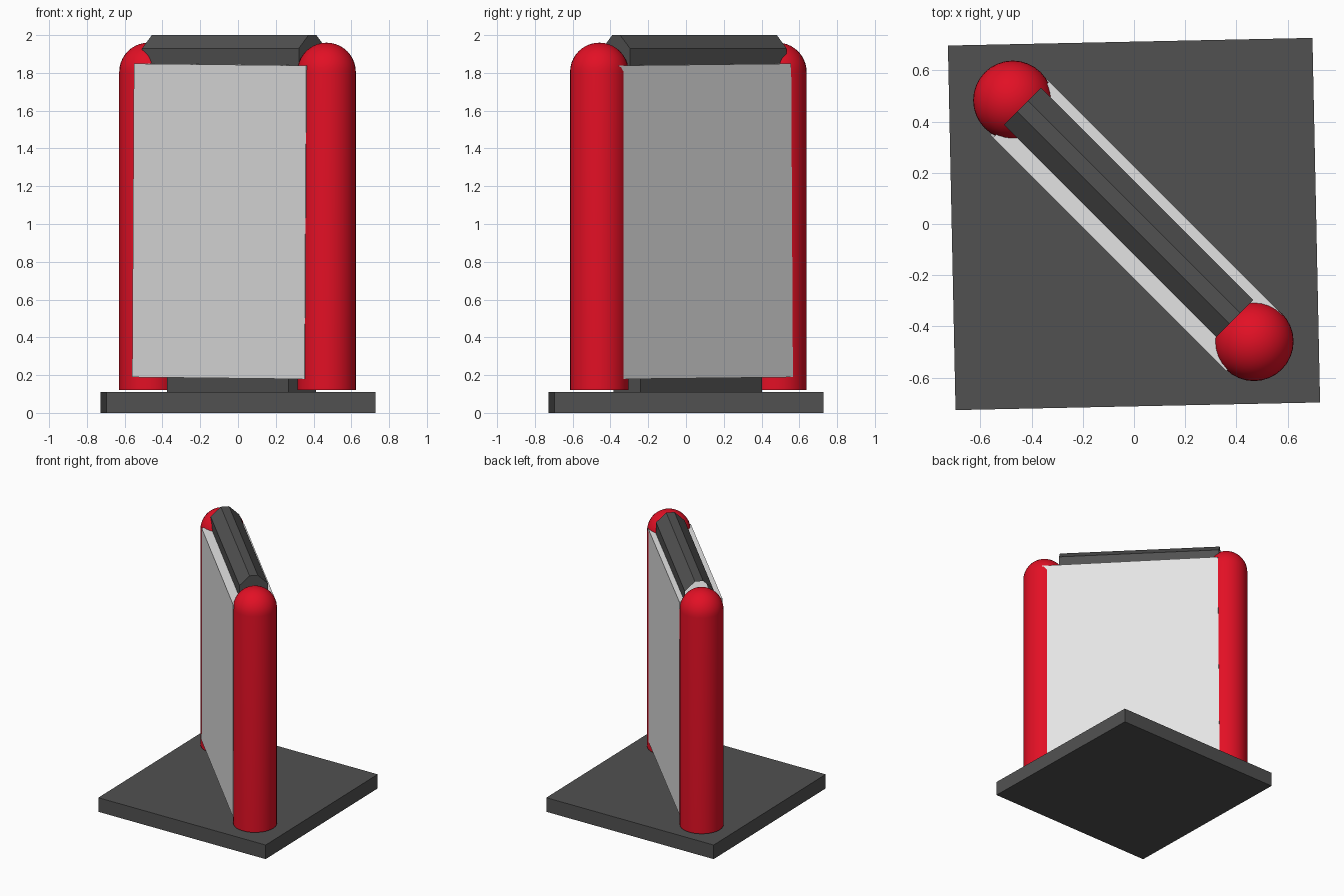
import bpy, bmesh
from math import radians, sin, cos, pi
from mathutils import Matrix, Vector

if "Cube" in bpy.data.objects:
    bpy.data.objects.remove(bpy.data.objects["Cube"])

DIAGONAL = radians(-45)   # the sign runs corner to corner


def material(name, rgb):
    m = bpy.data.materials.new(name)
    m.use_nodes = True
    m.diffuse_color = (*rgb, 1)
    m.node_tree.nodes["Principled BSDF"].inputs["Base Color"].default_value = (*rgb, 1)
    return m


red = material("red", (0.76, 0.005, 0.018))
pale_grey = material("pale grey", (0.78, 0.78, 0.78))
dark_grey = material("dark grey", (0.083, 0.083, 0.083))


def add_object(name, bm, mat, rotation=(0, 0, 0), location=(0, 0, 0)):
    bmesh.ops.recalc_face_normals(bm, faces=bm.faces)
    mesh = bpy.data.meshes.new(name)
    bm.to_mesh(mesh)
    bm.free()
    mesh.materials.append(mat)
    ob = bpy.data.objects.new(name, mesh)
    ob.rotation_euler, ob.location = rotation, location
    bpy.context.collection.objects.link(ob)
    return ob


def on_diagonal(u, v, z):
    return Matrix.Rotation(DIAGONAL, 3, "Z") @ Vector((u, v, z))


def box(name, size, mat, rotation, location):
    bm = bmesh.new()
    bmesh.ops.create_cube(bm, size=1)
    bmesh.ops.scale(bm, vec=size, verts=bm.verts)
    return add_object(name, bm, mat, rotation, location)


def post(name, u):
    # Closed half profile with a quarter-circle dome, revolved
    r, bottom, spring = 0.155, 0.12, 1.805
    profile = [(0, bottom), (r, bottom)]
    profile += [(r * cos(a), spring + r * sin(a)) for a in (i * pi / 20 for i in range(11))]
    bm = bmesh.new()
    verts = [bm.verts.new((x, 0, z)) for x, z in profile]
    edges = [bm.edges.new(pair) for pair in zip(verts, verts[1:])]
    bmesh.ops.spin(bm, geom=verts + edges, cent=(0, 0, 0), axis=(0, 0, 1),
                   angle=2 * pi, steps=32)
    bmesh.ops.remove_doubles(bm, verts=bm.verts, dist=0.0005)
    ob = add_object(name, bm, red, (0, 0, 0), on_diagonal(u, 0.007, 0))
    bpy.ops.object.select_all(action="DESELECT")
    ob.select_set(True)
    bpy.context.view_layer.objects.active = ob
    bpy.ops.object.shade_smooth_by_angle(angle=radians(40))


# Floor plate and spacer under the panel
box("base_plate", (1.425, 1.425, 0.11), dark_grey, (0, 0, radians(1.2)), (0, 0, 0.055))
box("lower_spacer", (0.91, 0.205, 0.1), dark_grey, (0, 0, DIAGONAL),
    on_diagonal(0.007, 0.02, 0.15))

# Slightly leaning panel between the posts
box("panel", (1.29, 0.31, 1.66), pale_grey, (0, radians(0.45), DIAGONAL),
    on_diagonal(0.01, 0.004, 1.014))

post("left_post", 0.656)
post("right_post", -0.677)

# Chamfered top cap: a hollow shell, open at the end behind the right post
section = [(-0.085, 1.835), (-0.085, 1.93), (-0.012, 2.0),
           (0.047, 2.0), (0.12, 1.93), (0.12, 1.835)]
bm = bmesh.new()
rings = [[bm.verts.new((u, v, z)) for v, z in section] for u in (-0.633, 0.54)]
for i in range(len(section) - 1):
    bm.faces.new((rings[0][i], rings[0][i + 1], rings[1][i + 1], rings[1][i]))
bm.faces.new(rings[1])
add_object("top_cap", bm, dark_grey, (0, 0, DIAGONAL))
